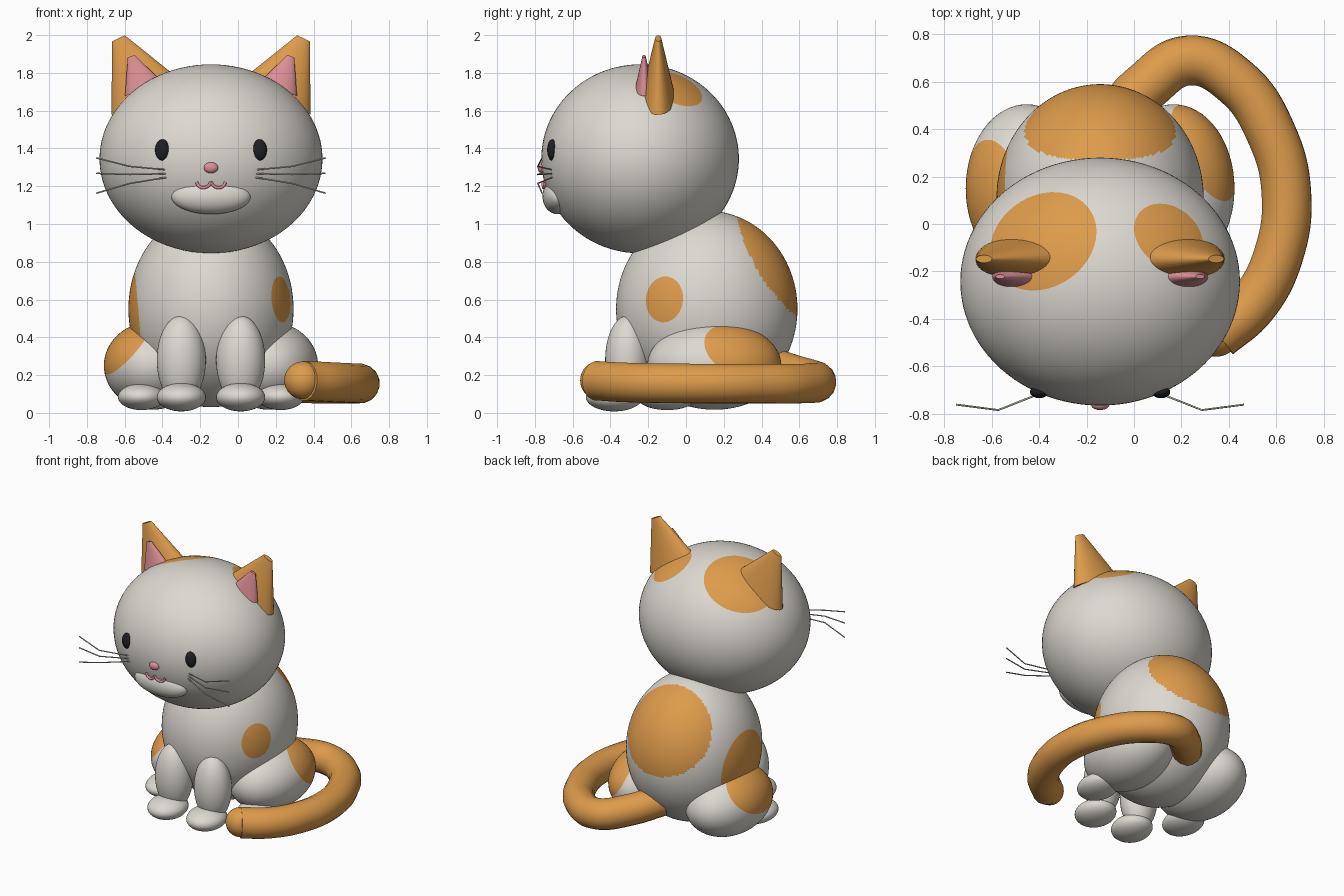
import bpy, bmesh, math
from mathutils import Vector, Matrix

if "Cube" in bpy.data.objects:
    bpy.data.objects.remove(bpy.data.objects["Cube"])

CX = -0.143  # symmetry line of the body


def material(name, rgb):
    m = bpy.data.materials.new(name)
    m.diffuse_color = (*rgb, 1)
    m.use_nodes = True
    m.node_tree.nodes["Principled BSDF"].inputs["Base Color"].default_value = m.diffuse_color
    return m


WHITE = material("warm white", (0.72, 0.69, 0.64))
ORANGE = material("orange", (0.73, 0.33, 0.07))
PINK = material("pink", (0.72, 0.28, 0.31))
BLACK = material("black", (0.012, 0.014, 0.017))
GREY = material("light grey", (0.55, 0.54, 0.50))


def finish(bm, name, mats):
    me = bpy.data.meshes.new(name)
    bm.to_mesh(me)
    bm.free()
    for m in mats:
        me.materials.append(m)
    ob = bpy.data.objects.new(name, me)
    bpy.context.collection.objects.link(ob)
    return ob


def ellipsoid(name, centre, radii, mat, patches=(), seg=40, rings=24):
    """Ellipsoid; each patch (direction, limit, widening) is an orange cap cut into it."""
    bm = bmesh.new()
    bmesh.ops.create_uvsphere(bm, u_segments=seg, v_segments=rings, radius=1)
    caps = [(Vector(d).normalized(), lim, k) for d, lim, k in patches]
    for n, lim, k in caps:
        if k == 0:
            bmesh.ops.bisect_plane(bm, geom=bm.verts[:] + bm.edges[:] + bm.faces[:],
                                   plane_co=n * lim, plane_no=n, dist=1e-5)
    for f in bm.faces:
        f.smooth = True
        c = f.calc_center_median()
        if any(c.dot(n) + k * c.x ** 2 > lim for n, lim, k in caps):
            f.material_index = 1
    bmesh.ops.transform(bm, matrix=Matrix.Translation(centre) @ Matrix.Diagonal((*radii, 1)),
                        verts=bm.verts)
    return finish(bm, name, [mat, ORANGE] if patches else [mat])


def flat_cone(name, base, tip, r1, r2, squash, mat):
    """Cone from base to tip, squashed along y."""
    base, tip = Vector(base), Vector(tip)
    axis = tip - base
    bm = bmesh.new()
    bmesh.ops.create_cone(bm, cap_ends=True, segments=32, radius1=r1, radius2=r2,
                          depth=axis.length)
    for f in bm.faces:
        f.smooth = len(f.verts) == 4
    mat4 = (Matrix.Translation((base + tip) / 2)
            @ Matrix.Rotation(math.atan2(axis.x, axis.z), 4, 'Y')
            @ Matrix.Diagonal((1, squash, 1, 1)))
    bmesh.ops.transform(bm, matrix=mat4, verts=bm.verts)
    return finish(bm, name, [mat])


def tube(name, pts, radius, mat, kind='BEZIER', res=6):
    cu = bpy.data.curves.new(name, 'CURVE')
    cu.dimensions = '3D'
    cu.bevel_depth = radius
    cu.bevel_resolution = res
    cu.use_fill_caps = True
    cu.resolution_u = 8
    sp = cu.splines.new(kind)
    if kind == 'BEZIER':
        sp.bezier_points.add(len(pts) - 1)
        for b, p in zip(sp.bezier_points, pts):
            b.co = p
            b.handle_left_type = b.handle_right_type = 'AUTO'
    else:
        sp.points.add(len(pts) - 1)
        for b, p in zip(sp.points, pts):
            b.co = (*p, 1)
    cu.materials.append(mat)
    ob = bpy.data.objects.new(name, cu)
    bpy.context.collection.objects.link(ob)
    bpy.ops.object.select_all(action='DESELECT')
    ob.select_set(True)
    bpy.context.view_layer.objects.active = ob
    bpy.ops.object.convert(target='MESH')
    ob = bpy.context.object
    ob.name = name
    bpy.ops.object.shade_smooth_by_angle(angle=math.radians(50))
    return ob


# Head and body with coat patches
ellipsoid("head", (CX, -0.243, 1.345), (0.59, 0.523, 0.5), WHITE,
          [((-0.45, 0.36, 0.82), 0.905, 0), ((0.51, 0.38, 0.77), 0.958, 0)], 96, 64)
ellipsoid("body", (CX, 0.11, 0.55), (0.437, 0.48, 0.52), WHITE,
          [((0, 0.839, 0.544), 0.791, 0.2), ((0.87, -0.48, 0.1), 0.972, 0),
           ((-1, 0, -0.1), 0.877, 0)], 160, 112)

# Face
ellipsoid("muzzle", (CX, -0.68, 1.147), (0.21, 0.08, 0.095), WHITE)
ellipsoid("nose", (CX, -0.763, 1.298), (0.038, 0.022, 0.029), PINK)

haunch_patch = {1: ((0.68, 0.597, 0.427), 0.703, 0), -1: ((-0.762, -0.234, 0.605), 0.656, 0)}

for s, side in ((-1, "left"), (1, "right")):
    def X(off):
        return CX + s * off

    # Ears
    flat_cone(f"{side}_ear", (X(0.34), -0.145, 1.667), (X(0.49), -0.15, 1.983),
              0.207, 0.037, 0.44, ORANGE)
    flat_cone(f"{side}_inner_ear", (X(0.357), -0.222, 1.715), (X(0.422), -0.222, 1.888),
              0.105, 0.02, 0.45, PINK)
    # Eyes, mouth and whiskers
    ellipsoid(f"{side}_eye", (X(0.257), -0.709, 1.392), (0.039, 0.026, 0.056), BLACK)
    tube(f"{side}_mouth", [(X(0), -0.758, 1.222), (X(0.014), -0.756, 1.202),
                           (X(0.04), -0.753, 1.192), (X(0.066), -0.748, 1.202),
                           (X(0.076), -0.746, 1.222)], 0.008, PINK, res=3)
    for i, (z0, z1, z2) in enumerate(((1.285, 1.305, 1.35), (1.267, 1.262, 1.268),
                                      (1.25, 1.215, 1.163))):
        tube(f"{side}_whisker_{i + 1}", [(X(0.215), -0.70, z0), (X(0.43), -0.785, z1),
                                         (X(0.607), -0.762, z2)], 0.004, GREY, 'POLY', 2)
    # Legs and paws
    ellipsoid(f"{side}_front_leg", (X(0.157), -0.31, 0.28), (0.13, 0.118, 0.235), WHITE)
    ellipsoid(f"{side}_front_paw", (X(0.157), -0.38, 0.083), (0.13, 0.15, 0.075), WHITE)
    ellipsoid(f"{side}_haunch", (X(0.31), 0.15, 0.25), (0.257, 0.355, 0.233), WHITE,
              [haunch_patch[s]], 64, 40)
    ellipsoid(f"{side}_back_paw", (X(0.368), -0.10, 0.085), (0.125, 0.16, 0.07), WHITE)

# Tail curling round to the front, with a rounded tip
tube("tail", [(-0.1, 0.42, 0.25), (0.05, 0.58, 0.2), (0.23, 0.69, 0.165), (0.43, 0.60, 0.155),
              (0.58, 0.38, 0.155), (0.643, 0.13, 0.155), (0.61, -0.13, 0.157),
              (0.5, -0.34, 0.162), (0.35, -0.47, 0.17)], 0.106, ORANGE)
ellipsoid("tail_tip", (0.345, -0.465, 0.172), (0.1, 0.095, 0.1), ORANGE)
